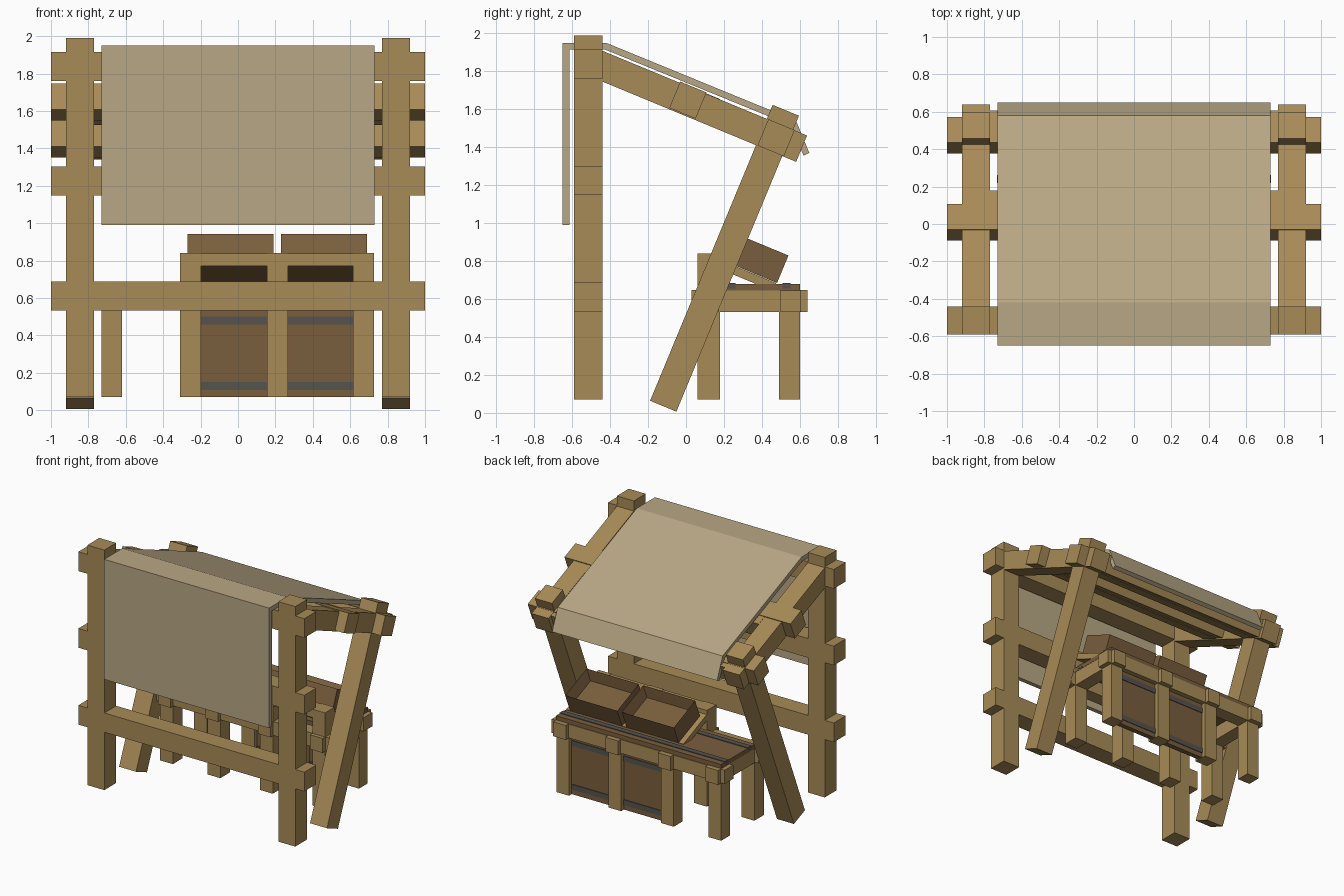
import bpy, bmesh, math
from mathutils import Matrix, Vector

cube = bpy.data.objects.get("Cube")
if cube:
    bpy.data.objects.remove(cube, do_unlink=True)

TILT = -math.radians(22.5)


def material(name, srgb):
    lin = [((c / 255 + 0.055) / 1.055) ** 2.4 for c in srgb] + [1]
    m = bpy.data.materials.new(name)
    m.use_nodes = True
    m.diffuse_color = lin
    m.node_tree.nodes["Principled BSDF"].inputs["Base Color"].default_value = lin
    return m


WOOD = material("light_wood", (168, 139, 87))
BROWN = material("brown_wood", (122, 94, 61))
CLOTH = material("canvas", (184, 167, 133))
GREY = material("grey_band", (86, 83, 78))


def finish(name, bm, mat):
    bmesh.ops.recalc_face_normals(bm, faces=bm.faces)
    mesh = bpy.data.meshes.new(name)
    bm.to_mesh(mesh)
    bm.free()
    mesh.materials.append(mat)
    ob = bpy.data.objects.new(name, mesh)
    bpy.context.collection.objects.link(ob)
    return ob


def box(name, center, size, mat=WOOD, tilt=0):
    bm = bmesh.new()
    m = (Matrix.Translation(center) @ Matrix.Rotation(tilt, 4, 'X')
         @ Matrix.Diagonal((*size, 1)))
    bmesh.ops.create_cube(bm, size=1, matrix=m)
    return finish(name, bm, mat)


def span(name, xs, ys, zs, mat=WOOD):
    pairs = (xs, ys, zs)
    return box(name, [(a + b) / 2 for a, b in pairs], [b - a for a, b in pairs], mat)


# Main frame: posts, leaning legs and roof beams on both sides
T = 0.15
for side, s in (("right", -1), ("left", 1)):
    x = s * 0.845
    box(f"{side}_post", (x, -0.515, 1.03), (T, T, 1.92))
    box(f"{side}_roof_beam", (x, 0.055, 1.622), (T, 1.2, T), tilt=TILT)
    box(f"{side}_leaning_leg", (x, 0.203, 0.815), (T, T, 1.688), tilt=TILT)

# Long rails across the front and the roof
for name, z in (("low", 0.61), ("middle", 1.225), ("top", 1.838)):
    box(f"{name}_front_rail", (0, -0.515, z), (2, T, T + 0.004))
for name, y, z, shift in (("middle", 0.01, 1.648, 0.08), ("back", 0.475, 1.45, 0.04)):
    box(f"{name}_roof_rail", (0, y, z), (2, T, T), tilt=TILT)
    offset = Matrix.Rotation(TILT, 3, 'X') @ Vector((0, shift, 0))
    box(f"{name}_roof_batten", Vector((0, y, z)) + offset, (1.54, T, T - 0.01), tilt=TILT)

# Canvas awning as one bent sheet
profile = [(-0.65, 0.99), (-0.65, 1.95), (-0.42, 1.95), (0.58, 1.54), (0.65, 1.37),
           (0.62, 1.355), (0.553, 1.515), (-0.427, 1.915), (-0.615, 1.915), (-0.615, 0.99)]
bm = bmesh.new()
face = bm.faces.new([bm.verts.new((-0.73, y, z)) for y, z in profile])
ext = bmesh.ops.extrude_face_region(bm, geom=[face])
moved = [v for v in ext["geom"] if isinstance(v, bmesh.types.BMVert)]
bmesh.ops.translate(bm, verts=moved, vec=(1.46, 0, 0))
finish("awning", bm, CLOTH)

# Counter legs, cross bearers and sloped crate supports
FRONT, BACK = (0.06, 0.18), (0.49, 0.60)
for i, x in enumerate((-0.675, -0.255, 0.21, 0.672)):
    xs = (x - 0.056, x + 0.056)
    tall = i > 0
    span(f"counter_front_leg_{i}", xs, FRONT, (0.07, 0.84 if tall else 0.645))
    span(f"counter_back_leg_{i}", xs, BACK, (0.07, 0.64))
    span(f"counter_bearer_{i}", xs, (0.03, 0.64), (0.532, 0.647))
    if tall:
        box(f"crate_support_{i}", (x, 0.31, 0.728), (0.11, 0.34, 0.045), tilt=TILT)
for name, ys in (("front", (0.065, 0.175)), ("back", (0.495, 0.605))):
    span(f"counter_{name}_apron", (-0.765, 0.765), ys, (0.535, 0.645))
span("crate_rest", (-0.3, 0.72), (0.065, 0.175), (0.77, 0.838))

# Counter top with two grey bands
span("counter_top", (-0.73, 0.73), (0.17, 0.60), (0.645, 0.68), BROWN)
for i, y in enumerate((0.24, 0.53)):
    span(f"counter_top_band_{i}", (-0.732, 0.732), (y - 0.022, y + 0.022), (0.655, 0.685), GREY)

# Back panels with grey bands
for i, xs in enumerate(((-0.2, 0.155), (0.265, 0.617))):
    span(f"back_panel_{i}", xs, (0.525, 0.565), (0.07, 0.54), BROWN)
    for j, z in enumerate((0.13, 0.48)):
        span(f"panel_band_{i}_{j}", xs, (0.52, 0.57), (z - 0.021, z + 0.021), GREY)

# Tilted open crates
for i, x in enumerate((-0.04, 0.46)):
    bm = bmesh.new()
    bmesh.ops.create_cube(bm, size=1, matrix=Matrix.Diagonal((0.46, 0.292, 0.157, 1)))
    top = max(bm.faces, key=lambda f: f.calc_center_median().z)
    bmesh.ops.inset_region(bm, faces=[top], thickness=0.04)
    bmesh.ops.translate(bm, verts=top.verts, vec=(0, 0, -0.09))
    crate = finish(f"crate_{i}", bm, BROWN)
    crate.location = (x, 0.375, 0.813)
    crate.rotation_euler.x = TILT
